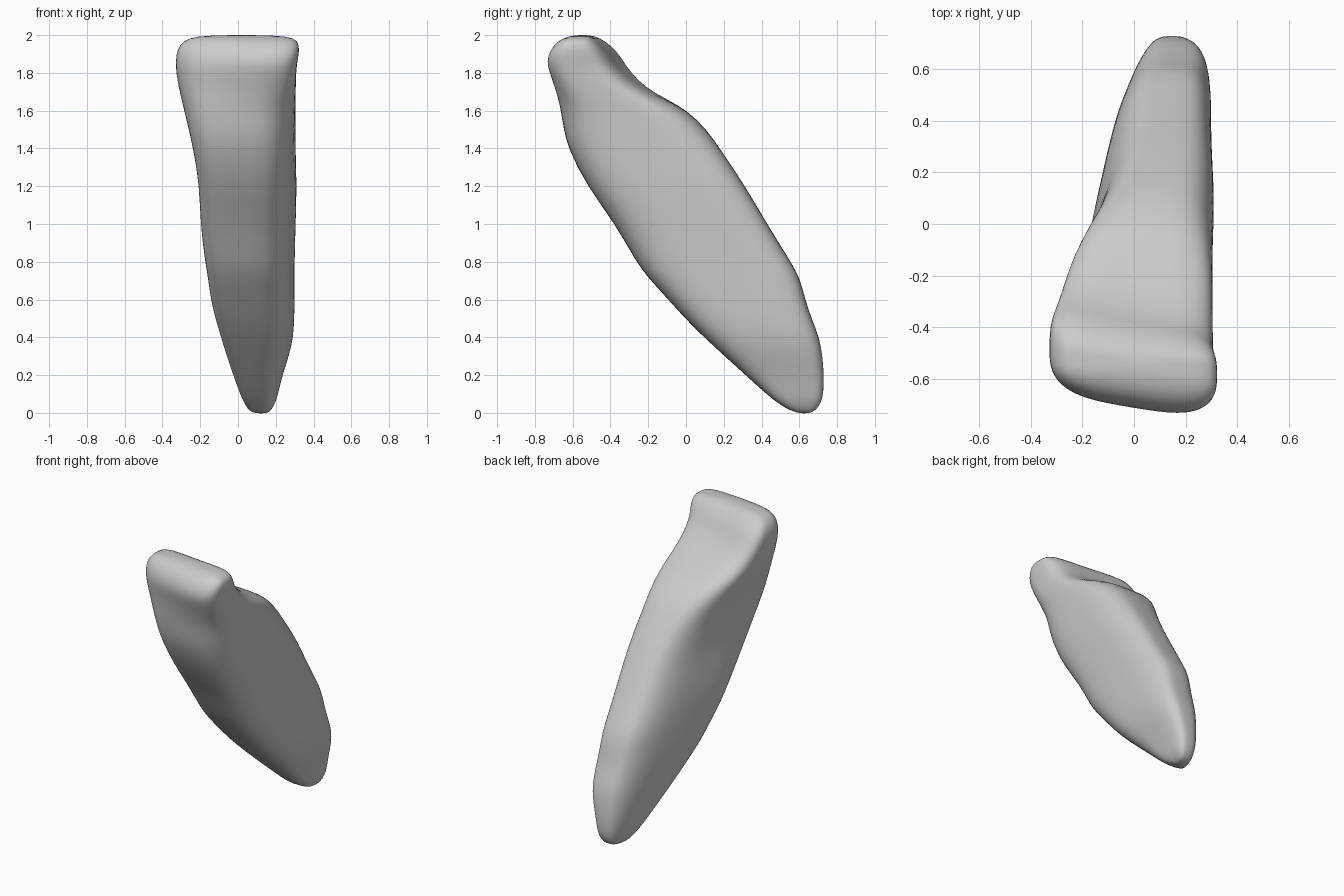
import bpy, bmesh, math

cube = bpy.data.objects.get("Cube")
if cube:
    bpy.data.objects.remove(cube, do_unlink=True)

SEGMENTS = 40

# Horizontal sections: height, front, back, left edge, right edge
SECTIONS = [
    (0, .59, .66, .08, .16), (.02, .535, .695, .05, .18), (.06, .475, .716, .03, .2),
    (.1, .425, .728, .01, .212), (.2, .315, .731, -.025, .235), (.3, .205, .723, -.06, .27),
    (.4, .095, .707, -.09, .293), (.5, -.005, .665, -.12, .298), (.6, -.095, .632, -.145, .3),
    (.72, -.205, .602, -.16, .3), (.8, -.265, .555, -.175, .3), (1, -.375, .43, -.2, .305),
    (1.2, -.525, .315, -.205, .312), (1.4, -.625, .18, -.238, .305), (1.5, -.648, .11, -.262, .305),
    (1.6, -.663, .01, -.285, .305), (1.66, -.678, -.1, -.3, .305), (1.72, -.693, -.21, -.314, .306),
    (1.8, -.723, -.29, -.328, .308), (1.86, -.738, -.33, -.33, .315), (1.92, -.72, -.37, -.325, .326),
    (1.97, -.68, -.43, -.29, .32), (1.995, -.62, -.48, -.23, .27),
]


def fit(values, low, high):
    """Stretch values so that they span low to high exactly."""
    a, b = min(values), max(values)
    return [low + (v - a) / (b - a) * (high - low) for v in values]


def rounded(value, power):
    return math.copysign(abs(value) ** power, value)


def ramp(value, low, high):
    t = min(max((value - low) / (high - low), 0), 1)
    return t * t * (3 - 2 * t)


def section_points(z, front, back, left, right):
    """Rounded box that leans sideways on the root, twists and dishes at the crown."""
    root = 1 - ramp(z, 1.1, 1.95)
    crown = ramp(z, 1.55, 1.9)
    xs, ys = [], []
    for i in range(SEGMENTS):
        angle = math.tau * i / SEGMENTS
        u, v = rounded(math.cos(angle), .62), rounded(math.sin(angle), .62)
        rear = (v + 1) / 2
        xs.append(u * (1 - .25 * root * rear) + .25 * root * v)
        ys.append(v - crown * (.3 * u + .2 * rear * (1 - u * u)))
    return [(x, y, z) for x, y in zip(fit(xs, left, right), fit(ys, front, back))]


def build_tooth():
    bm = bmesh.new()
    rings = [[bm.verts.new(p) for p in section_points(*s)] for s in SECTIONS]
    for low, high in zip(rings, rings[1:]):
        for i in range(SEGMENTS):
            j = (i + 1) % SEGMENTS
            bm.faces.new((low[i], low[j], high[j], high[i]))
    # Close the root tip and the biting edge with low domes
    for ring, height in ((rings[0], -.003), (rings[-1], 2.002)):
        middle = [sum(v.co[k] for v in ring) / SEGMENTS for k in range(2)]
        tip = bm.verts.new((*middle, height))
        for i in range(SEGMENTS):
            bm.faces.new((ring[i], ring[(i + 1) % SEGMENTS], tip))
    bmesh.ops.recalc_face_normals(bm, faces=bm.faces)
    mesh = bpy.data.meshes.new("tooth")
    bm.to_mesh(mesh)
    bm.free()
    return mesh


# Plain grey surface
grey = bpy.data.materials.new("plain grey")
grey.use_nodes = True
colour = (.6, .6, .6, 1)
grey.diffuse_color = colour
grey.node_tree.nodes["Principled BSDF"].inputs["Base Color"].default_value = colour

tooth = bpy.data.objects.new("tooth", build_tooth())
bpy.context.collection.objects.link(tooth)
tooth.data.materials.append(grey)
tooth.data.shade_smooth()
smoothing = tooth.modifiers.new("smoothing", "SUBSURF")
smoothing.levels = smoothing.render_levels = 1
